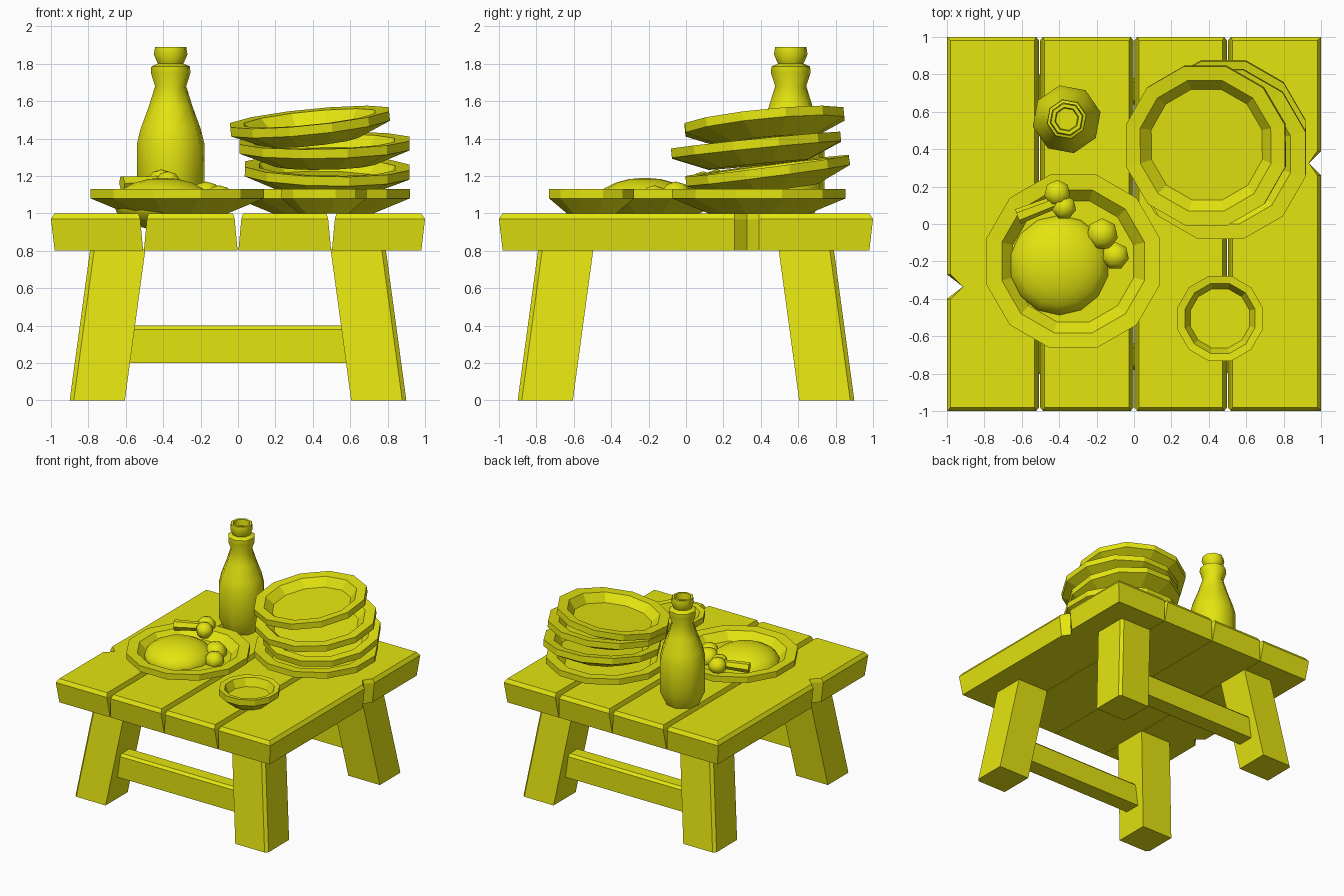
import bpy, bmesh
from math import sin, cos, pi, atan, radians
from mathutils import Matrix, Vector

if "Cube" in bpy.data.objects:
    bpy.data.objects.remove(bpy.data.objects["Cube"])

YELLOW = (0.78, 0.78, 0.005, 1)
paint = bpy.data.materials.new("olive yellow")
paint.use_nodes = True
paint.diffuse_color = YELLOW
paint.node_tree.nodes["Principled BSDF"].inputs["Base Color"].default_value = YELLOW


def finish(name, bm, smooth=False):
    bmesh.ops.recalc_face_normals(bm, faces=bm.faces)
    for f in bm.faces:
        f.smooth = smooth
    mesh = bpy.data.meshes.new(name)
    bm.to_mesh(mesh)
    bm.free()
    mesh.materials.append(paint)
    obj = bpy.data.objects.new(name, mesh)
    bpy.context.collection.objects.link(obj)
    return obj


def loft(name, rings, smooth=False):
    """Bridge a stack of equal rings and cap both ends."""
    bm = bmesh.new()
    loops = [[bm.verts.new(p) for p in ring] for ring in rings]
    for a, b in zip(loops, loops[1:]):
        for i in range(len(a)):
            j = (i + 1) % len(a)
            bm.faces.new((a[i], a[j], b[j], b[i]))
    bm.faces.new(loops[0])
    bm.faces.new(loops[-1])
    return finish(name, bm, smooth)


def lathe(name, profile, sides, turn=0, smooth=False):
    rings = []
    for r, z in profile:
        angles = [turn + 2 * pi * i / sides for i in range(sides)]
        rings.append([(r * cos(a), r * sin(a), z) for a in angles])
    return loft(name, rings, smooth)


def ball(name, centre, size, sides=7, rows=5, turn=0):
    bm = bmesh.new()
    bmesh.ops.create_uvsphere(bm, u_segments=sides, v_segments=rows, radius=1)
    m = Matrix.Translation(centre) @ Matrix.Rotation(turn, 4, "Z") @ Matrix.Diagonal((*size, 1))
    bm.transform(m)
    return finish(name, bm, True)


# Table top: four tapered planks with bevelled rims, the outer two chipped
def plank(name, left, right, chip=0, tip=0):
    rings = []
    for z, inner, outer in ((0.8, 0.002, 0.98), (0.97, 0.018, 1), (1, 0.027, 0.98)):
        x0 = -outer if left == -1 else left + inner
        x1 = outer if right == 1 else right - inner
        ring = [(x0, -outer, z), (x1, -outer, z)]
        if chip > 0:
            ring += [(x1, chip - 0.065, z), (tip, chip, z), (x1, chip + 0.065, z)]
        ring += [(x1, outer, z), (x0, outer, z)]
        if chip < 0:
            ring += [(x0, chip + 0.065, z), (tip, chip, z), (x0, chip - 0.065, z)]
        rings.append(ring)
    loft(name, rings)


plank("plank_right", -1, -0.505, -0.335, -0.915)
plank("plank_centre_right", -0.505, 0)
plank("plank_centre_left", 0, 0.5)
plank("plank_left", 0.5, 1, 0.325, 0.935)

# Splayed legs with a chamfered outer corner
for sx, side in ((-1, "right"), (1, "left")):
    for sy, end in ((-1, "front"), (1, "back")):
        rings = []
        for z, o in ((0, 0.9), (0.81, 0.79)):
            i, c = o - 0.295, o - 0.022
            rings.append([(sx * x, sy * y, z) for x, y in ((i, i), (o, i), (o, c), (c, o), (i, o))])
        loft(f"{end}_{side}_leg", rings)

# Stretchers between the legs, bevelled along the top
for sy, end in ((-1, "front"), (1, "back")):
    section = ((0.64, 0.2), (0.78, 0.2), (0.78, 0.38), (0.76, 0.4), (0.66, 0.4), (0.64, 0.38))
    loft(f"{end}_stretcher", [[(x, sy * y, z) for y, z in section] for x in (-0.6, 0.6)])

# Plates: one served, a leaning stack of four, and a small saucer
PLATE = ((0.28, 0), (0.48, 0.08), (0.48, 0.13), (0.395, 0.125), (0.335, 0.06))


def plate(name, x, y, z, dx=0, dy=0, scale=1, turn=15):
    obj = lathe(name, [(r * scale, h) for r, h in PLATE], 12, radians(turn))
    tilt = Matrix.Rotation(-atan(dx), 4, "Y") @ Matrix.Rotation(atan(dy), 4, "X")
    obj.data.transform(Matrix.Translation((x, y, z)) @ tilt)


plate("serving_plate", -0.325, -0.2, 1)
plate("stack_plate_1", 0.455, 0.39, 1)
plate("stack_plate_2", 0.475, 0.45, 1.125, -0.02, 0.13, 0.95)
plate("stack_plate_3", 0.465, 0.385, 1.26, 0.02, 0.1, 0.98)
plate("stack_plate_4", 0.395, 0.43, 1.385, 0.1, 0.1, 0.92)
plate("saucer", 0.46, -0.505, 1, scale=0.49)

# Bottle with a bulging collar and an open mouth
bottle = lathe("bottle", [
    (0.13, 1), (0.185, 1.12), (0.185, 1.37), (0.165, 1.45), (0.12, 1.57), (0.085, 1.68),
    (0.108, 1.75), (0.106, 1.785), (0.07, 1.8), (0.092, 1.85), (0.085, 1.89),
    (0.065, 1.89), (0.06, 1.84)], 8, radians(12), True)
bottle.location = (-0.36, 0.56, 0)
bpy.context.view_layer.objects.active = bottle
bottle.select_set(True)
bpy.ops.object.shade_smooth_by_angle(angle=radians(50))

# Food: a soft mound, two round vegetables and a bone with knuckles
ball("food_mound", (-0.4, -0.22, 1.05), (0.27, 0.27, 0.14), 14, 10)
ball("vegetable_large", (-0.17, -0.055, 1.09), (0.09, 0.09, 0.08))
ball("vegetable_small", (-0.1, -0.17, 1.08), (0.078, 0.078, 0.07))
ball("bone_knuckle_back", (-0.41, 0.165, 1.17), (0.075, 0.075, 0.065))
ball("bone_knuckle_front", (-0.375, 0.09, 1.16), (0.07, 0.07, 0.065))
start, stop = Vector((-0.62, 0.04, 1.16)), Vector((-0.4, 0.125, 1.17))
shaft = lathe("bone_shaft", [(0.042, 0), (0.034, (stop - start).length)], 6)
aim = (stop - start).to_track_quat("Z", "Y").to_matrix().to_4x4()
shaft.data.transform(Matrix.Translation(start) @ aim)
